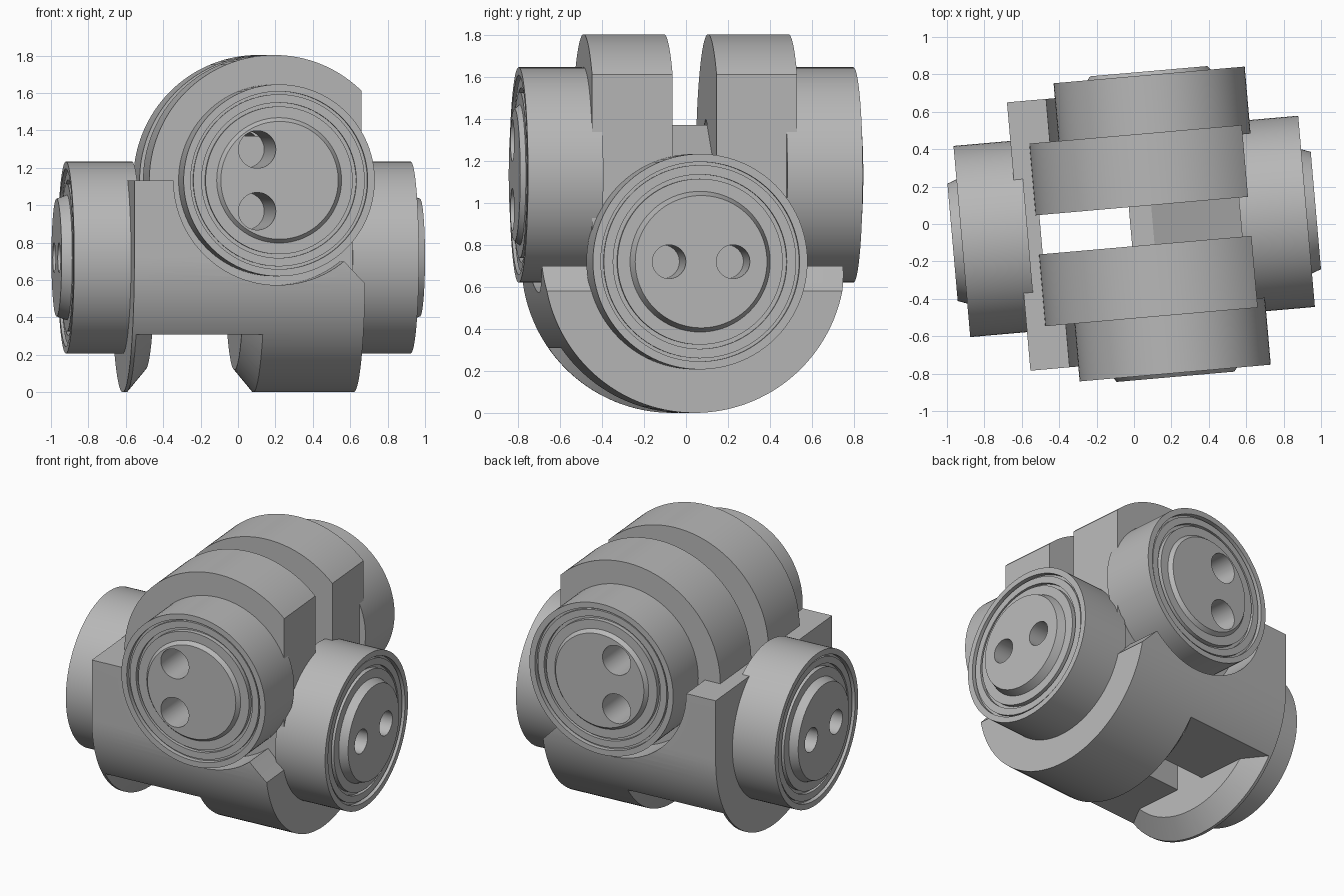
import bpy, bmesh, math
from mathutils import Matrix, Vector

cube = bpy.data.objects.get("Cube")
if cube:
    bpy.data.objects.remove(cube)

steel = bpy.data.materials.new("plain_grey_metal")
steel.use_nodes = True
GREY = (0.48, 0.48, 0.48, 1)
steel.diffuse_color = GREY
steel.node_tree.nodes["Principled BSDF"].inputs["Base Color"].default_value = GREY

SEG = 96
UP_X, UP_Z, LOW_Z = 0.15, 1.133, 0.72      # axis positions
SLAB_IN, SLAB_OUT, BODY_X = 0.105, 0.49, 0.62
SLOT_L, SLOT_R = -0.5, -0.02
TO_Y = Matrix.Rotation(math.radians(90), 4, 'X')
TO_X = Matrix.Rotation(math.radians(90), 4, 'Y')


def make(name, bm):
    bmesh.ops.recalc_face_normals(bm, faces=bm.faces)
    mesh = bpy.data.meshes.new(name)
    bm.to_mesh(mesh)
    bm.free()
    mesh.materials.append(steel)
    ob = bpy.data.objects.new(name, mesh)
    bpy.context.collection.objects.link(ob)
    return ob


def box(name, lo, hi):
    bm = bmesh.new()
    lo, hi = Vector(lo), Vector(hi)
    bmesh.ops.create_cube(bm, size=1, matrix=Matrix.Translation((lo + hi) / 2)
                          @ Matrix.Diagonal((*(hi - lo), 1)))
    return make(name, bm)


def cone(name, r1, r2, depth, centre, turn):
    bm = bmesh.new()
    bmesh.ops.create_cone(bm, cap_ends=True, segments=SEG, radius1=r1, radius2=r2,
                          depth=depth, matrix=Matrix.Translation(centre) @ turn)
    return make(name, bm)


def prism(name, pts, axis, a, b):
    """Extrude a side profile along x (points are y,z) or y (points are x,z)."""
    bm = bmesh.new()
    place = (lambda p, t: (t, p[0], p[1])) if axis == 'X' else (lambda p, t: (p[0], t, p[1]))
    face = bm.faces.new([bm.verts.new(place(p, a)) for p in pts])
    new = bmesh.ops.extrude_face_region(bm, geom=[face])["geom"]
    shift = Vector((b - a, 0, 0)) if axis == 'X' else Vector((0, b - a, 0))
    bmesh.ops.translate(bm, vec=shift, verts=[v for v in new if isinstance(v, bmesh.types.BMVert)])
    return make(name, bm)


def lathe(name, profile, matrix):
    """Turn (radius, height) points into a closed solid."""
    bm = bmesh.new()
    rings = [[bm.verts.new((r * math.cos(t), r * math.sin(t), h))
              for t in (2 * math.pi * i / SEG for i in range(SEG))] for r, h in profile]
    for lower, upper in zip(rings, rings[1:]):
        for i in range(SEG):
            j = (i + 1) % SEG
            bm.faces.new((lower[i], lower[j], upper[j], upper[i]))
    bm.faces.new(rings[0])
    bm.faces.new(rings[-1])
    bm.transform(matrix)
    return make(name, bm)


def boolean(ob, cutters, operation='DIFFERENCE', keep=False):
    for cutter in cutters:
        mod = ob.modifiers.new("cut", 'BOOLEAN')
        mod.operation, mod.solver, mod.object = operation, 'EXACT', cutter
    graph = bpy.context.evaluated_depsgraph_get()
    graph.update()
    mesh = bpy.data.meshes.new_from_object(ob.evaluated_get(graph))
    ob.modifiers.clear()
    ob.data = mesh
    if not keep:
        discard(cutters)


def discard(obs):
    for o in obs:
        bpy.data.objects.remove(o)


def arc(cx, cz, r, start, end, n):
    return [(cx + r * math.cos(t), cz + r * math.sin(t))
            for t in (math.radians(start + (end - start) * i / n) for i in range(n + 1))]


# Lower body: stepped side outline, rounded underneath
body = prism("lower_body", [(-BODY_X, -0.1), (BODY_X, -0.1), (BODY_X, 0.58), (0.505, 0.7),
                            (UP_X, UP_Z), (-BODY_X, UP_Z)], 'Y', -1, 1)
round_under = prism("round_under", [(-LOW_Z, 1.5)] + arc(0, LOW_Z, LOW_Z, 180, 360, 64)
                    + [(LOW_Z, 1.5)], 'X', -1, 1)
boolean(body, [round_under], 'INTERSECT')

# Seat for the upper rollers, underside slot, well and slot chamfers
CH, R_IN, R_OUT = 0.1, 0.6, 0.72
slope = (R_OUT - R_IN) / CH
cutters = [cone("seat", 0.56, 0.56, 3, (UP_X, 0, UP_Z), TO_Y),
           box("slot", (SLOT_L, -1, -1), (SLOT_R, 1, 0.31)),
           box("well", (SLOT_L, -SLAB_IN, -1), (SLOT_R, SLAB_IN, 2))]
for x, sign in ((SLOT_L, -1), (SLOT_R, 1)):
    wedge = lathe("wedge", [(R_IN - 0.01 * slope, -0.01), (R_OUT + 0.05 * slope, CH + 0.05),
                            (1, CH + 0.05), (1, -0.01), (R_IN - 0.01 * slope, -0.01)],
                  Matrix.Translation((x, 0, LOW_Z)) @ Matrix.Rotation(sign * math.pi / 2, 4, 'Y'))
    # Ring-shaped wedge: drop the two end caps so that it is a closed torus
    bm = bmesh.new()
    bm.from_mesh(wedge.data)
    bmesh.ops.delete(bm, geom=[f for f in bm.faces if len(f.verts) > 4], context='FACES_ONLY')
    bmesh.ops.remove_doubles(bm, verts=bm.verts, dist=1e-5)
    bmesh.ops.recalc_face_normals(bm, faces=bm.faces)
    bm.to_mesh(wedge.data)
    bm.free()
    boolean(wedge, [box("below", (-2, -2, -1), (2, 2, 0.31))], 'INTERSECT')
    cutters.append(wedge)
boolean(body, cutters)
parts = [body]

# Drills for the pin holes
up_drills = [cone("drill", 0.1, 0.1, 3, (0.03, 0, UP_Z + s * 0.165), TO_Y) for s in (-1, 1)]
low_drills = [cone("drill", 0.08, 0.08, 0.8, (sx, sy * 0.153, LOW_Z), TO_X)
              for sx in (-1, 1) for sy in (-1, 1)]
boolean(body, low_drills, keep=True)

# Upper slabs: round top, flat on one side
flat = math.degrees(math.acos((BODY_X - UP_X) / 0.67))
slab_outline = arc(UP_X, UP_Z, 0.67, flat, 180, 56) + [(UP_X - 0.67, 0.45), (BODY_X, 0.45)]
for name, s in (("front_slab", -1), ("back_slab", 1)):
    slab = prism(name, slab_outline, 'Y', s * SLAB_IN, s * SLAB_OUT)
    boolean(slab, up_drills, keep=True)
    parts.append(slab)

# Web that joins the slabs
parts.append(prism("centre_web", [(SLOT_R, 0.4), (BODY_X, 0.4), (BODY_X, 1.1), (0.1, 1.37),
                                  (SLOT_R, 1.37)], 'Y', -SLAB_IN, SLAB_IN))


# Rollers: rim, ring grooves and a raised hub
def roller(name, matrix, height, hub, drills):
    h = height
    profile = [(0.02, -0.05), (0.513, -0.05), (0.513, h), (0.475, h), (0.475, h - 0.03),
               (0.46, h - 0.03), (0.46, h - 0.012), (0.415, h - 0.012), (0.415, h - 0.035),
               (0.395, h - 0.035), (0.395, h - 0.005), (0.335, h - 0.005),
               (0.315, h + hub), (0.02, h + hub)]
    ob = lathe(name, profile, matrix)
    boolean(ob, drills, keep=True)
    parts.append(ob)


for name, s in (("front_roller", -1), ("back_roller", 1)):
    roller(name, Matrix.Translation((UP_X, s * SLAB_OUT, UP_Z))
           @ Matrix.Rotation(-s * math.pi / 2, 4, 'X'), 0.31, 0.02, up_drills)
for name, s in (("right_roller", -1), ("left_roller", 1)):
    roller(name, Matrix.Translation((s * BODY_X, 0, LOW_Z))
           @ Matrix.Rotation(s * math.pi / 2, 4, 'Y'), 0.305, 0.05, low_drills)
discard(up_drills + low_drills)

# Turn the whole assembly slightly and shade it
turn = Matrix.Rotation(math.radians(5), 4, 'Z') @ Matrix.Translation((0, -0.013, 0))
bpy.ops.object.select_all(action='DESELECT')
for ob in parts:
    ob.data.transform(turn)
    ob.select_set(True)
bpy.context.view_layer.objects.active = body
bpy.ops.object.shade_smooth_by_angle(angle=math.radians(25))
